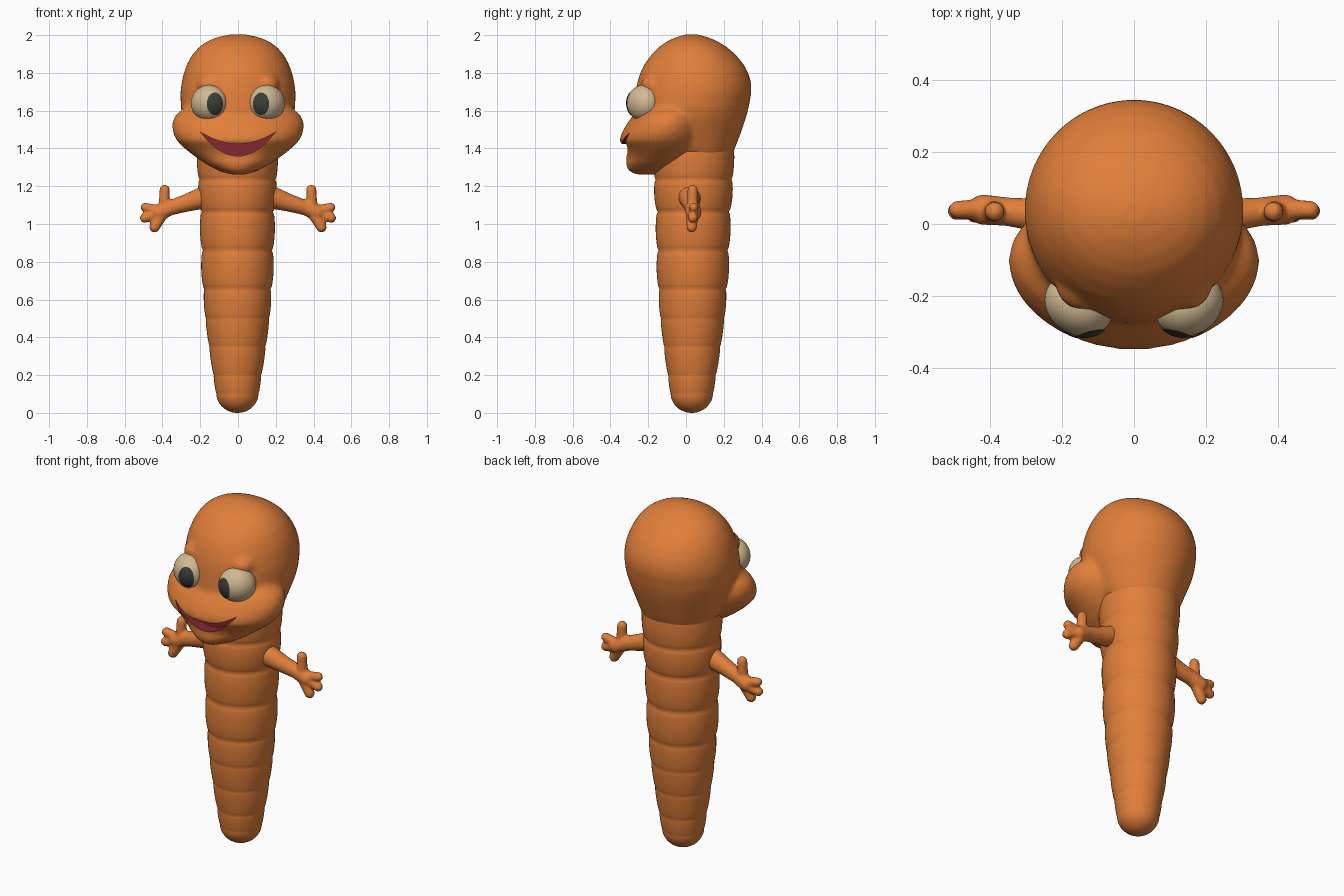
import bpy, bmesh, math
from mathutils import Vector, Matrix

if "Cube" in bpy.data.objects:
    bpy.data.objects.remove(bpy.data.objects["Cube"])


def material(name, rgb):
    m = bpy.data.materials.new(name)
    m.diffuse_color = (*rgb, 1)
    m.use_nodes = True
    m.node_tree.nodes["Principled BSDF"].inputs["Base Color"].default_value = m.diffuse_color
    return m


ORANGE = material("orange skin", (0.75, 0.21, 0.042))
RED = material("mouth red", (0.22, 0.022, 0.03))
CREAM = material("eye cream", (0.64, 0.49, 0.29))
DARK = material("pupil grey", (0.045, 0.045, 0.04))


def make(name, bm, *mats):
    bmesh.ops.recalc_face_normals(bm, faces=bm.faces)
    me = bpy.data.meshes.new(name)
    bm.to_mesh(me)
    bm.free()
    ob = bpy.data.objects.new(name, me)
    bpy.context.collection.objects.link(ob)
    for m in mats:
        me.materials.append(m)
    return ob


def activate(ob):
    bpy.ops.object.select_all(action='DESELECT')
    ob.select_set(True)
    bpy.context.view_layer.objects.active = ob


def smooth(ob, angle=40):
    activate(ob)
    bpy.ops.object.shade_smooth_by_angle(angle=math.radians(angle))


def fuse(ob, voxel, steps):
    """Merge overlapping solids into one soft skin."""
    activate(ob)
    r = ob.modifiers.new("fuse", 'REMESH')
    r.mode = 'VOXEL'
    r.voxel_size = voxel
    s = ob.modifiers.new("soften", 'SMOOTH')
    s.factor = 0.5
    s.iterations = steps
    for m in ("fuse", "soften"):
        bpy.ops.object.modifier_apply(modifier=m)


def loft(bm, rows, n=56, cx=0):
    """Closed stack of ellipses; row = (z, half width, front y, back y)."""
    rings = []
    for z, w, yf, yb in rows:
        c, h = (yf + yb) / 2, (yb - yf) / 2
        rings.append([bm.verts.new((cx + w * math.cos(2 * math.pi * i / n),
                                    c + h * math.sin(2 * math.pi * i / n), z)) for i in range(n)])
    for a, b in zip(rings, rings[1:]):
        for i in range(n):
            j = (i + 1) % n
            bm.faces.new((a[i], a[j], b[j], b[i]))
    bm.faces.new(rings[0][::-1])
    bm.faces.new(rings[-1])


def ball(bm, c, r, u=20, v=12):
    bmesh.ops.create_uvsphere(bm, u_segments=u, v_segments=v, radius=1,
                              matrix=Matrix.Translation(c) @ Matrix.Diagonal((*r, 1)))


# Body: tapering stack of bulging segments on a rounded tip
joints = [(0.105, 0.112, 0.003), (0.2, 0.125, 0.005), (0.35, 0.147, 0.005), (0.5, 0.166, 0.007),
          (0.655, 0.175, 0.013), (0.86, 0.182, 0.013), (1.065, 0.188, 0.013),
          (1.235, 0.2, 0.012), (1.43, 0.205, 0)]
profile = [(0.105 - 0.105 * math.cos(a), 0.112 * math.sin(a))
           for a in (math.radians(d) for d in range(4, 90, 9))]
for (z0, r0, amp), (z1, r1, _) in zip(joints, joints[1:]):
    for k in range(14):
        t = k / 14
        profile.append((z0 + (z1 - z0) * t, r0 + (r1 - r0) * t + amp * math.sin(math.pi * t) ** 0.5))
bm = bmesh.new()
loft(bm, [(z, r, 0.03 + 0.008 * z - r, 0.03 + 0.008 * z + r) for z, r in profile], cx=-0.003)
smooth(make("body", bm, ORANGE), 60)

# Head: cranium, cheeks with muzzle, and brows fused together
cranium = [(1.34, 0.18, -0.10, 0.22), (1.38, 0.21, -0.14, 0.25), (1.42, 0.232, -0.2, 0.267),
           (1.5, 0.268, -0.27, 0.297), (1.56, 0.29, -0.28, 0.317), (1.62, 0.303, -0.277, 0.333),
           (1.7, 0.305, -0.268, 0.347), (1.75, 0.298, -0.258, 0.345), (1.8, 0.287, -0.242, 0.33),
           (1.85, 0.268, -0.218, 0.302), (1.9, 0.24, -0.18, 0.26), (1.94, 0.203, -0.14, 0.212),
           (1.97, 0.158, -0.095, 0.162), (1.99, 0.107, -0.05, 0.112), (2.004, 0.04, 0.0, 0.06)]
muzzle = [(1.262, 0.04, -0.27, -0.12), (1.285, 0.11, -0.308, -0.02), (1.32, 0.175, -0.319, 0.03),
          (1.36, 0.232, -0.313, 0.06), (1.4, 0.283, -0.325, 0.08), (1.44, 0.323, -0.352, 0.1),
          (1.48, 0.344, -0.342, 0.11), (1.53, 0.35, -0.313, 0.11), (1.575, 0.333, -0.28, 0.1),
          (1.615, 0.285, -0.235, 0.08)]
bm = bmesh.new()
loft(bm, cranium)
loft(bm, muzzle)
for s in (-1, 1):
    ball(bm, (s * 0.145, -0.165, 1.735), (0.075, 0.075, 0.06))
head = make("head", bm, ORANGE, RED)
fuse(head, 0.012, 10)

# Mouth: crescent pocket whose walls take the red colour
N = 28
xs = [-0.198 + 0.396 * i / N for i in range(N + 1)]
outline = [(x, 1.424 + 1.6 * x * x) for x in xs] + [(x, 1.36 + 3.2 * x * x) for x in xs[-2:0:-1]]
bm = bmesh.new()
front = [bm.verts.new((x, -0.5, z)) for x, z in outline]
back = [bm.verts.new((x, -0.245, z)) for x, z in outline]
bm.faces.new(front)
bm.faces.new(back[::-1])
for i in range(len(front)):
    j = (i + 1) % len(front)
    bm.faces.new((front[i], back[i], back[j], front[j]))
for f in bm.faces:
    f.material_index = 1
cutter = make("mouth_cutter", bm, ORANGE, RED)
activate(head)
cut = head.modifiers.new("mouth", 'BOOLEAN')
cut.operation = 'DIFFERENCE'
cut.solver = 'EXACT'
cut.object = cutter
bpy.ops.object.modifier_apply(modifier="mouth")
bpy.data.objects.remove(cutter)
smooth(head, 45)

# Eyes: turned ellipsoids with thin pupil plates on their surface
RADII = Vector((0.1, 0.085, 0.096))
for s, side in ((-1, "left"), (1, "right")):
    centre = Vector((s * 0.153, -0.224, 1.64))
    turn = Matrix.Rotation(s * math.radians(31), 3, 'Z')
    bm = bmesh.new()
    ball(bm, (0, 0, 0), RADII, 40, 24)
    bmesh.ops.transform(bm, matrix=Matrix.Translation(centre) @ turn.to_4x4(), verts=bm.verts)
    smooth(make(side + "_eye", bm, CREAM), 60)

    def on_eye(x, z):
        # front intersection of a y-directed line with the ellipsoid
        inv = turn.transposed()
        o = inv @ (Vector((x, 0, z)) - Vector((centre.x, 0, centre.z)))
        d = inv @ Vector((0, 1, 0))
        o = Vector([o[i] / RADII[i] for i in range(3)])
        d = Vector([d[i] / RADII[i] for i in range(3)])
        a, b, c = d.dot(d), o.dot(d), o.dot(o) - 1
        y = (-b - math.sqrt(max(b * b - a * c, 0))) / a
        return Vector((x, centre.y + y - 0.004, z))

    bm = bmesh.new()
    px, pz, n = s * 0.122, 1.636, 32
    mid = bm.verts.new(on_eye(px, pz))
    prev = None
    for k in range(1, 6):
        ring = [bm.verts.new(on_eye(px + 0.043 * k / 5 * math.cos(2 * math.pi * i / n),
                                    pz + 0.06 * k / 5 * math.sin(2 * math.pi * i / n)))
                for i in range(n)]
        for i in range(n):
            j = (i + 1) % n
            bm.faces.new((prev[i], prev[j], ring[j], ring[i]) if prev else (mid, ring[j], ring[i]))
        prev = ring
    pupil = make(side + "_pupil", bm, DARK)
    if sum(p.normal.y for p in pupil.data.polygons) > 0:
        pupil.data.flip_normals()
    smooth(pupil, 60)

# Arms: tapering limb, palm, thumb and three fingers
limbs = [((0.15, 0.018, 1.15), 0.064, (0.27, 0.025, 1.112), 0.047),
         ((0.27, 0.025, 1.112), 0.047, (0.36, 0.035, 1.085), 0.04),
         ((0.36, 0.035, 1.085), 0.041, (0.42, 0.04, 1.06), 0.043),
         ((0.392, 0.035, 1.09), 0.03, (0.388, 0.035, 1.18), 0.028),
         ((0.42, 0.042, 1.07), 0.03, (0.492, 0.04, 1.088), 0.025),
         ((0.42, 0.042, 1.055), 0.03, (0.494, 0.036, 1.032), 0.026),
         ((0.40, 0.035, 1.055), 0.033, (0.442, 0.03, 0.983), 0.028)]
for s, side in ((-1, "left"), (1, "right")):
    bm = bmesh.new()
    for p, r0, q, r1 in limbs:
        for k in range(9):
            c = Vector(p).lerp(Vector(q), k / 8)
            r = r0 + (r1 - r0) * k / 8
            ball(bm, (s * c.x, c.y, c.z), (r, r, r), 16, 10)
    arm = make(side + "_arm", bm, ORANGE)
    fuse(arm, 0.007, 6)
    smooth(arm, 60)
